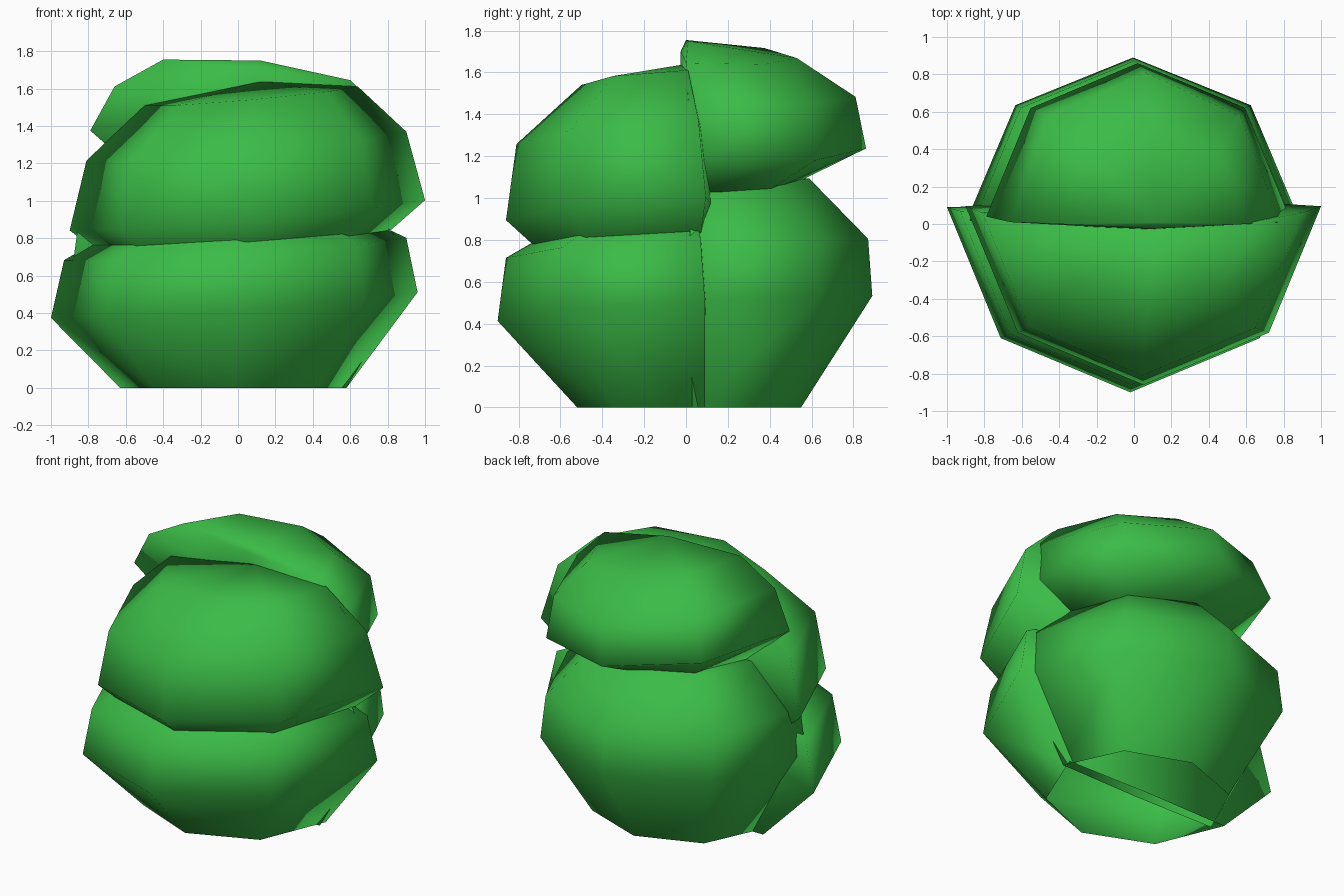
import bpy, bmesh, math

green = bpy.data.materials.new("leaf_green")
green.diffuse_color = (0.043, 0.50, 0.062, 1)


def lobe(name, side, rings, pole, closed=True):
    """Half-octagon lobe with a slightly bulged inner wall.
    side: -1 bulges to the front, 1 to the back.
    rings: (centre x, half width, wall y, depth, z, slope in x, slope in y, wall bulge)."""
    bm = bmesh.new()
    loops = []
    for cx, r, wall, depth, z, sx, sy, bulge in rings:
        pts = [(r * math.cos(math.pi * i / 4), wall + side * depth * math.sin(math.pi * i / 4))
               for i in range(5)]
        pts.append((0, wall - side * bulge))
        loops.append([bm.verts.new((cx + dx, y, z + sx * dx + sy * y)) for dx, y in pts])
    n = len(loops[0])
    for lo, hi in zip(loops, loops[1:]):
        for i in range(n):
            j = (i + 1) % n
            bm.faces.new((lo[i], lo[j], hi[j], hi[i]))
    # pointed crown, optional underside
    tip = bm.verts.new(pole)
    for i in range(n):
        bm.faces.new((loops[-1][i], loops[-1][(i + 1) % n], tip))
    if closed:
        bm.faces.new(loops[0])
    bmesh.ops.recalc_face_normals(bm, faces=bm.faces)
    for f in bm.faces:
        f.smooth = True
    me = bpy.data.meshes.new(name)
    bm.to_mesh(me)
    bm.free()
    me.materials.append(green)
    ob = bpy.data.objects.new(name, me)
    bpy.context.collection.objects.link(ob)
    return ob


# lower foliage, open where it meets the ground
lobe("lower_front_foliage", -1, [
    (-0.025, 0.605, 0.09, 0.61, 0.00, 0, 0, 0.01),
    (-0.02, 0.98, 0.09, 0.99, 0.44, 0.07, 0.03, 0.03),
    (-0.015, 0.915, 0.07, 0.93, 0.74, 0.065, 0.03, 0.02),
    (0.0, 0.60, 0.04, 0.59, 0.91, 0.06, 0.03, 0.0),
], (0, 0.02, 0.96), closed=False)

lobe("lower_back_foliage", 1, [
    (0.0, 0.58, 0.03, 0.52, 0.00, 0, 0, 0.01),
    (-0.005, 0.89, 0.02, 0.87, 0.55, -0.03, -0.02, 0.02),
    (-0.005, 0.85, 0.02, 0.85, 0.84, -0.03, -0.04, 0.02),
    (0.0, 0.57, 0.02, 0.57, 1.11, -0.03, -0.03, 0.0),
], (0, 0.03, 1.17), closed=False)

# upper foliage, tilted opposite ways
lobe("upper_front_foliage", -1, [
    (0.03, 0.60, 0.05, 0.60, 0.63, 0.08, 0.03, 0.02),
    (0.05, 0.95, 0.095, 0.955, 0.92, 0.085, 0.03, 0.06),
    (0.045, 0.855, 0.06, 0.87, 1.29, 0.09, 0.04, 0.04),
    (0.07, 0.57, 0.01, 0.51, 1.56, 0.09, 0.04, 0.01),
], (0.12, 0.0, 1.64))

lobe("upper_back_foliage", 1, [
    (0.05, 0.52, 0.08, 0.40, 1.05, -0.09, 0, 0.01),
    (0.02, 0.81, 0.04, 0.82, 1.28, -0.12, -0.05, 0.03),
    (0.06, 0.72, 0.01, 0.80, 1.54, -0.10, -0.07, 0.04),
    (0.10, 0.50, 0.0, 0.53, 1.70, -0.11, -0.06, 0.025),
], (0.12, 0.01, 1.75))
